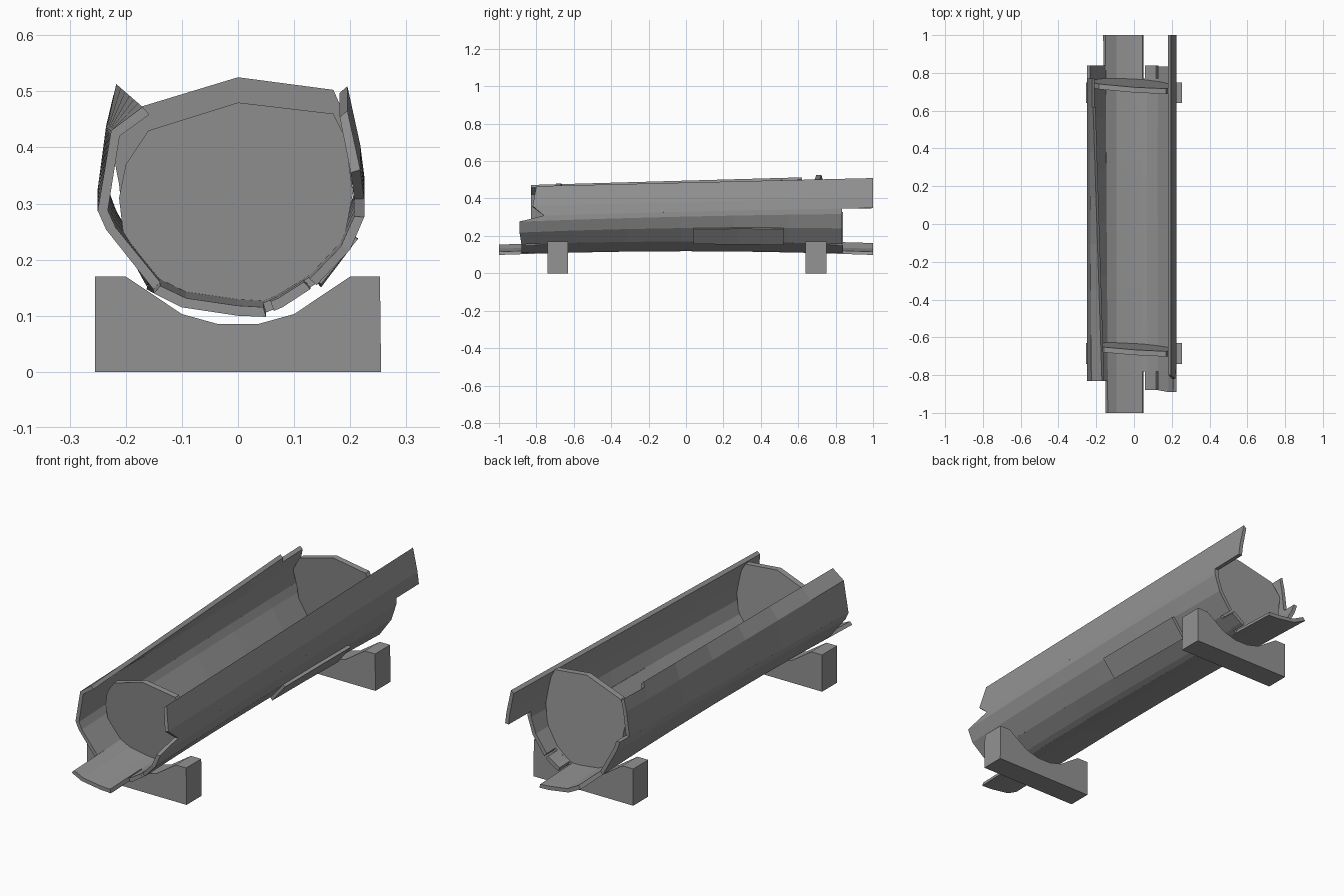
import bpy
import bmesh
from mathutils import Vector

if "Cube" in bpy.data.objects:
    bpy.data.objects.remove(bpy.data.objects["Cube"])

CENTRE = Vector((-0.01, 0.31))
GREY = bpy.data.materials.new("dark_grey")
GREY.diffuse_color = (0.29, 0.29, 0.29, 1)
GREY.use_nodes = True
GREY.node_tree.nodes["Principled BSDF"].inputs["Base Color"].default_value = GREY.diffuse_color


def add_mesh(name, rings, plank=False):
    """Skin a list of equal closed rings and cap both ends."""
    n = len(rings[0])
    bm = bmesh.new()
    loops = [[bm.verts.new(v) for v in r] for r in rings]
    for a, b in zip(loops, loops[1:]):
        for i in range(n):
            j = (i + 1) % n
            bm.faces.new((a[i], a[j], b[j], b[i]))
    for loop in (loops[0], loops[-1]):
        if plank:  # quads between outer and inner edge
            for i in range(n // 2 - 1):
                bm.faces.new((loop[i], loop[i + 1], loop[n - 2 - i], loop[n - 1 - i]))
        else:
            bm.faces.new(loop)
    bmesh.ops.recalc_face_normals(bm, faces=bm.faces)
    me = bpy.data.meshes.new(name)
    bm.to_mesh(me)
    bm.free()
    me.materials.append(GREY)
    ob = bpy.data.objects.new(name, me)
    bpy.context.collection.objects.link(ob)
    return ob


def warp(x, y, z):
    """Arch the keel slightly and let the sides rise toward the back."""
    low = min(1, max(0, (0.36 - z) / 0.16))
    high = min(1, max(0, (z - 0.15) / 0.15))
    return (x, y, z + 0.02 * (1 - y * y) * low + 0.024 * y * high)


def stave(name, prof, starts, end, prof_back=None, thick=0.018, steps=6):
    """Long plank: outer profile (x, z) lofted along y, thickened inward."""
    prof_back = prof_back or prof
    if not isinstance(starts, list):
        starts = [starts] * len(prof)
    rings = []
    for k in range(steps + 1):
        t = k / steps
        outer, inner = [], []
        for a, b, s in zip(prof, prof_back, starts):
            p = Vector(a).lerp(Vector(b), t)
            q = p + (CENTRE - p).normalized() * thick
            y = s + (end - s) * t
            outer.append(warp(p.x, y, p.y))
            inner.append(warp(q.x, y, q.y))
        rings.append(outer + inner[::-1])
    return add_mesh(name, rings, plank=True)


# Hull staves
stave("stave_bottom", [(-0.15, 0.14), (-0.10, 0.115), (0, 0.10), (0.05, 0.098)], -1.0, 1.0,
      [(-0.163, 0.147), (-0.10, 0.115), (0, 0.10), (0.05, 0.098)])
stave("stave_right_low", [(0.05, 0.098), (0.075, 0.108), (0.14, 0.15)], -0.78, 0.77)
# narrower tabs leave slots between the stave ends
TAB = [(0.064, 0.104), (0.08, 0.111), (0.129, 0.143)]
stave("stave_right_low_front_tab", TAB, -0.88, -0.78, steps=1)
stave("stave_right_low_back_tab", TAB, 0.77, 0.84, steps=1)
stave("stave_right_mid", [(0.14, 0.15), (0.20, 0.225), (0.225, 0.295), (0.225, 0.325)],
      [-0.88, -0.89, -0.89, -0.76], 0.835)
stave("stave_right_top", [(0.225, 0.325), (0.218, 0.38), (0.195, 0.485)],
      [-0.76, -0.82, -0.80], 1.0)
stave("stave_left_low", [(-0.15, 0.14), (-0.235, 0.265), (-0.25, 0.305)], -0.83, 0.84,
      [(-0.163, 0.147), (-0.235, 0.265), (-0.25, 0.305)])
stave("stave_left_top", [(-0.25, 0.305), (-0.226, 0.45), (-0.17, 0.492)], -0.83, 0.62,
      [(-0.25, 0.305), (-0.235, 0.42), (-0.217, 0.498)])
stave("stave_left_top_end", [(-0.25, 0.305), (-0.235, 0.42), (-0.222, 0.475)], 0.62, 0.77, steps=1)

# Patch board nailed to the right side
stave("patch_board", [(0.148, 0.136), (0.214, 0.219)], 0.04, 0.52, thick=0.036, steps=2)

# Leaning end boards closing the trough
BOARD = [(-0.16, 0.43), (-0.20, 0.37), (-0.212, 0.31), (-0.205, 0.25), (-0.15, 0.163),
         (-0.10, 0.133), (0, 0.118), (0.05, 0.118), (0.135, 0.163), (0.19, 0.24),
         (0.205, 0.32), (0.19, 0.42), (0.17, 0.46), (0, 0.48)]


def end_board(name, y_low, lean, lift, left_shift):
    rings = []
    for off in (-0.014, 0.014):
        ring = []
        for i, (x, z) in enumerate(BOARD):
            t = (z - 0.11) / 0.37
            if i < 2:
                x += left_shift
            ring.append((x, y_low - lean * t - 0.06 * x + off, z + lift * t))
        rings.append(ring)
    return add_mesh(name, rings)


end_board("front_end_board", -0.645, 0.035, 0.0, 0.0)
end_board("back_end_board", 0.755, 0.045, 0.045, -0.025)

# Support cradles
CRADLE = [(-0.255, 0), (0.255, 0), (0.253, 0.17), (0.20, 0.17), (0.10, 0.103), (0.035, 0.085),
          (-0.035, 0.085), (-0.10, 0.103), (-0.20, 0.17), (-0.255, 0.17)]
for label, y in (("front", -0.685), ("back", 0.695)):
    add_mesh(label + "_cradle", [[(x, y + d, z) for x, z in CRADLE] for d in (-0.055, 0.055)])
